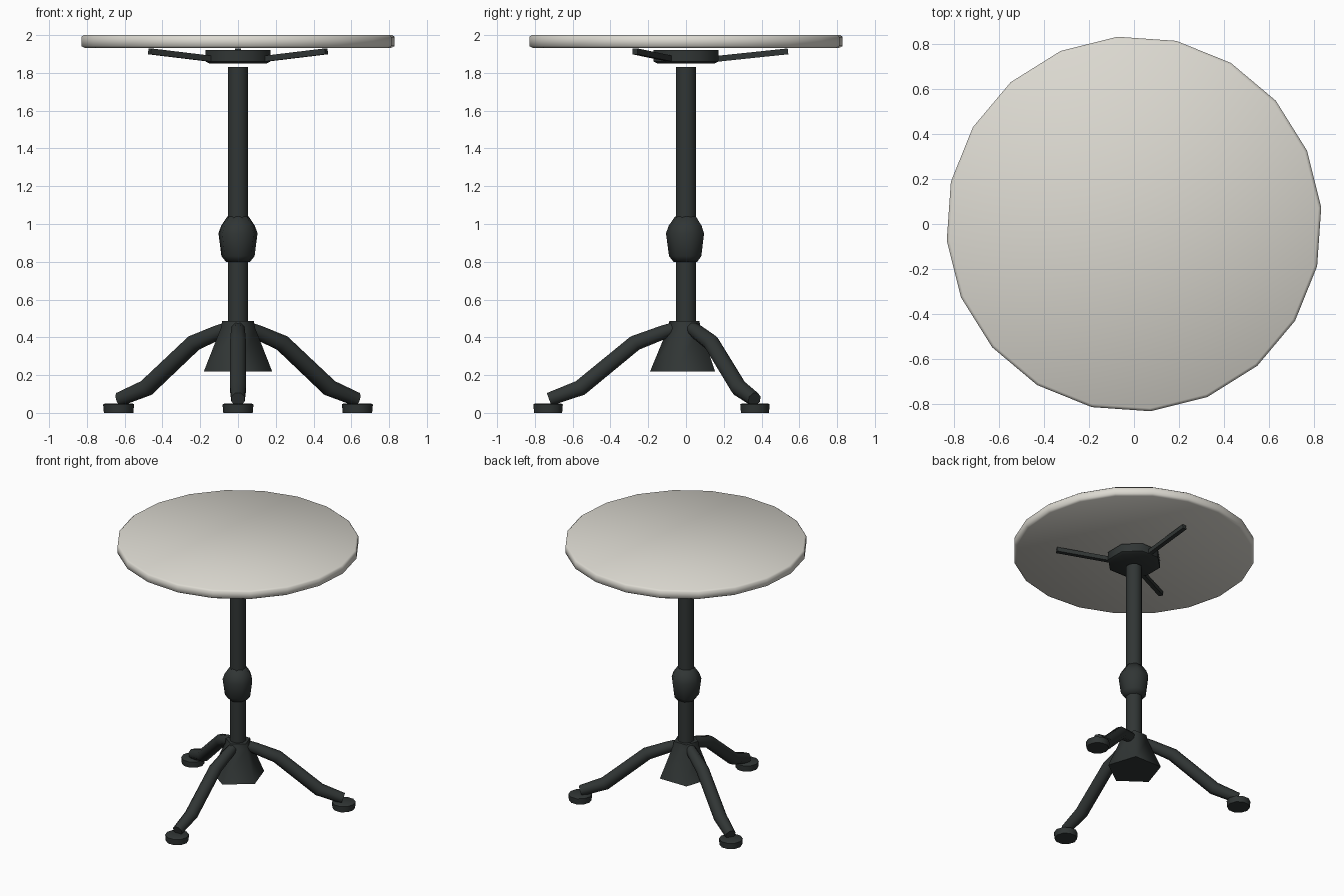
import bpy, bmesh, math
from mathutils import Vector, Matrix

if "Cube" in bpy.data.objects:
    bpy.data.objects.remove(bpy.data.objects["Cube"])


def material(name, col):
    m = bpy.data.materials.new(name)
    m.diffuse_color = (*col, 1)
    m.use_nodes = True
    m.node_tree.nodes["Principled BSDF"].inputs["Base Color"].default_value = m.diffuse_color
    return m


IRON = material("dark_iron", (0.03, 0.036, 0.035))
TOP = material("pale_top", (0.72, 0.70, 0.64))


def from_rings(name, rings, mat, smooth=True, angle=None):
    """Skin closed rings of points into a capped mesh object."""
    bm = bmesh.new()
    vs = [[bm.verts.new(p) for p in r] for r in rings]
    n = len(vs[0])
    for a, b in zip(vs, vs[1:]):
        for i in range(n):
            j = (i + 1) % n
            bm.faces.new((a[i], a[j], b[j], b[i]))
    bm.faces.new(vs[0][::-1])
    bm.faces.new(vs[-1])
    bmesh.ops.recalc_face_normals(bm, faces=bm.faces)
    for f in bm.faces:
        f.smooth = smooth
    me = bpy.data.meshes.new(name)
    bm.to_mesh(me)
    bm.free()
    me.materials.append(mat)
    ob = bpy.data.objects.new(name, me)
    bpy.context.collection.objects.link(ob)
    if angle:
        me.set_sharp_from_angle(angle=math.radians(angle))
    return ob


def lathe(name, profile, sides, mat, start=0.0, centre=(0, 0), angle=None):
    """Turn a list of (radius, z) around a vertical axis."""
    angs = [math.radians(start) + math.tau * i / sides for i in range(sides)]
    rings = [[(centre[0] + r * math.cos(a), centre[1] + r * math.sin(a), z)
              for a in angs] for r, z in profile]
    return from_rings(name, rings, mat, angle=angle)


def sweep(name, path, radii, sides, turn, mat, angle=60):
    """Tube along (radius, z) points in a vertical plane turned to an angle."""
    pts = [Vector((r, 0, z)) for r, z in path]
    rot = Matrix.Rotation(math.radians(turn), 3, 'Z')
    rings = []
    for i, p in enumerate(pts):
        d = (pts[min(i + 1, len(pts) - 1)] - pts[max(i - 1, 0)]).normalized()
        up = Vector((-d.z, 0, d.x))
        ring = []
        for k in range(sides):
            t = math.tau * (k + 0.5) / sides
            off = Vector((0, math.cos(t), 0)) + up * math.sin(t)
            ring.append(rot @ (p + off * radii[i]))
        rings.append(ring)
    return from_rings(name, rings, mat, angle=angle)


# Round table top
lathe("table_top", [(0.815, 1.932), (0.833, 1.942), (0.833, 1.99), (0.82, 2.0)],
      20, TOP, start=5)

# Bracket hub under the top, with three rising arms
lathe("bracket_hub", [(0.165, 1.85), (0.186, 1.86), (0.186, 1.92)], 8, IRON,
      start=22.5, angle=50)
for k, a in enumerate((90, 210, 330)):
    sweep(f"bracket_arm_{k + 1}", [(0.12, 1.87), (0.54, 1.914)], [0.022, 0.022],
          4, a, IRON)

# Column with its low-poly knob
lathe("column", [(0.057, 0.45), (0.057, 1.83)], 8, IRON, start=22.5, angle=60)
lathe("column_knob", [(0.066, 0.80), (0.09, 0.83), (0.106, 0.95), (0.092, 0.99),
                      (0.058, 1.04)], 7, IRON, start=-90)

# Flared base hub
lathe("base_hub", [(0.19, 0.22), (0.095, 0.45), (0.088, 0.487)], 5, IRON,
      start=-90, angle=80)

# Three bent legs with round feet
for k, a in enumerate((-90, 30, 150)):
    sweep(f"leg_{k + 1}", [(0.07, 0.445), (0.125, 0.425), (0.27, 0.37),
                           (0.56, 0.132), (0.725, 0.072)],
          [0.036, 0.04, 0.045, 0.046, 0.038], 8, a, IRON)
    c = (0.73 * math.cos(math.radians(a)), 0.73 * math.sin(math.radians(a)))
    lathe(f"foot_{k + 1}", [(0.078, 0.0), (0.082, 0.045), (0.07, 0.051)], 10,
          IRON, centre=c, angle=50)
